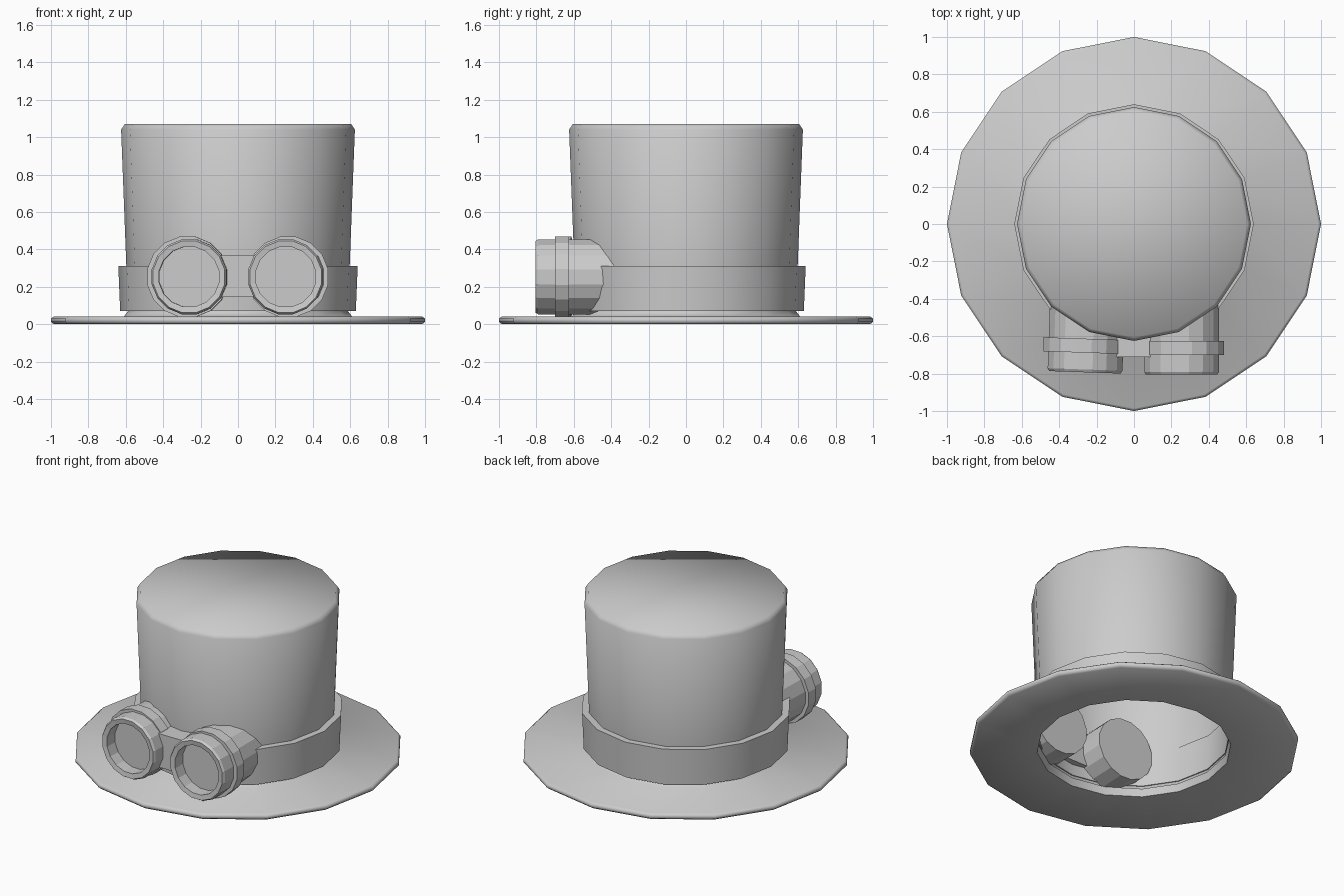
import bpy, bmesh
from math import sin, cos, pi, radians
from mathutils import Matrix

if "Cube" in bpy.data.objects:
    bpy.data.objects.remove(bpy.data.objects["Cube"])

SIDES = 16


def lathe(name, profile, closed=False, phase=0.0, cap_start=False, cap_end=False, smooth=None):
    """Spin an (r, z) profile around z."""
    bm = bmesh.new()
    rings = []
    for r, z in profile:
        rings.append([bm.verts.new((r * cos(2 * pi * (i + phase) / SIDES),
                                    r * sin(2 * pi * (i + phase) / SIDES), z))
                      for i in range(SIDES)])
    pairs = list(zip(rings, rings[1:]))
    if closed:
        pairs.append((rings[-1], rings[0]))
    for a, b in pairs:
        for i in range(SIDES):
            j = (i + 1) % SIDES
            bm.faces.new((a[i], a[j], b[j], b[i]))
    if cap_start:
        bm.faces.new(rings[0][::-1])
    if cap_end:
        bm.faces.new(rings[-1])
    bmesh.ops.recalc_face_normals(bm, faces=bm.faces)
    mesh = bpy.data.meshes.new(name)
    bm.to_mesh(mesh)
    bm.free()
    obj = bpy.data.objects.new(name, mesh)
    bpy.context.collection.objects.link(obj)
    if smooth:
        bpy.ops.object.select_all(action='DESELECT')
        obj.select_set(True)
        bpy.context.view_layer.objects.active = obj
        bpy.ops.object.shade_smooth_by_angle(angle=radians(smooth))
    return obj


# Hat: hollow crown and brim in one profile, open underneath
lathe("hat", [(0.58, 0.05), (0.59, 0.0), (0.985, 0.0), (1.0, 0.012), (1.0, 0.03),
              (0.985, 0.04), (0.61, 0.042), (0.587, 0.07), (0.597, 0.31),
              (0.625, 1.04), (0.605, 1.07)], cap_end=True, smooth=60)

# Hat band
lathe("hat_band", [(0.58, 0.07), (0.63, 0.07), (0.64, 0.31), (0.59, 0.31)],
      closed=True, smooth=40)

# Goggle cups: recessed lens, front rim, barrel and flat back; axis runs along y
cup = [(0.163, 0.72), (0.163, 0.80), (0.195, 0.805), (0.204, 0.79), (0.204, 0.385)]
ring = [(0.195, 0.625), (0.219, 0.625), (0.219, 0.70), (0.195, 0.70)]
for side, x, turn, shift in (("right", 0.255, 0, 0.0), ("left", -0.255, -2, 0.012)):
    place = (Matrix.Translation((x, -0.60 + shift, 0.253)) @ Matrix.Rotation(radians(turn), 4, 'Z')
             @ Matrix.Translation((0, 0.60, 0)) @ Matrix.Rotation(radians(90), 4, 'X'))
    lathe("goggle_cup_" + side, cup, phase=0.5, cap_start=True, cap_end=True).matrix_world = place
    outward = Matrix.Translation((0.012 if x > 0 else -0.012, 0, 0))
    lathe("goggle_ring_" + side, ring, closed=True, phase=0.5).matrix_world = outward @ place

# Nose bridge between the cups
bpy.ops.mesh.primitive_cube_add(size=1, location=(0, -0.625, 0.258))
bridge = bpy.context.object
bridge.name = "goggle_bridge"
bridge.scale = (0.20, 0.17, 0.225)
